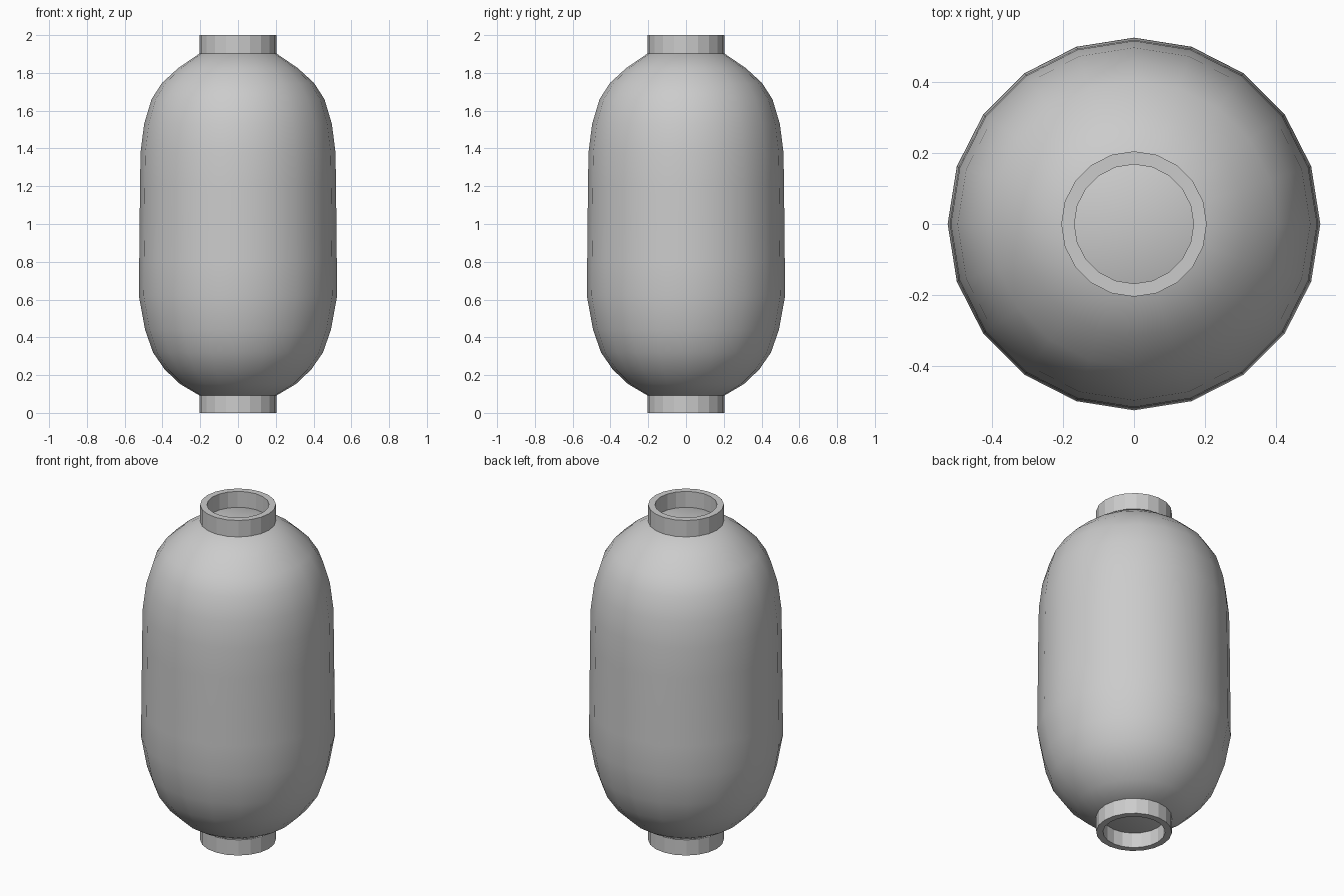
import bpy, bmesh, math

if "Cube" in bpy.data.objects:
    bpy.data.objects.remove(bpy.data.objects["Cube"])

SIDES = 20

def lathe(name, profile, closed=False, smooth=None):
    """Revolve (radius, z) points about z; a radius of 0 makes a single pole."""
    bm = bmesh.new()
    rings = []
    for r, z in profile:
        n = SIDES if r > 0 else 1
        rings.append([bm.verts.new((r * math.cos(math.tau * i / SIDES),
                                    r * math.sin(math.tau * i / SIDES), z)) for i in range(n)])
    pairs = list(zip(rings, rings[1:]))
    if closed:
        pairs.append((rings[-1], rings[0]))
    for a, b in pairs:
        for i in range(SIDES):
            j = (i + 1) % SIDES
            quad = [a[i % len(a)], a[j % len(a)], b[j % len(b)], b[i % len(b)]]
            bm.faces.new(list(dict.fromkeys(quad)))
    bmesh.ops.recalc_face_normals(bm, faces=bm.faces)
    me = bpy.data.meshes.new(name)
    bm.to_mesh(me)
    bm.free()
    ob = bpy.data.objects.new(name, me)
    bpy.context.collection.objects.link(ob)
    if smooth:
        bpy.ops.object.select_all(action='DESELECT')
        ob.select_set(True)
        bpy.context.view_layer.objects.active = ob
        bpy.ops.object.shade_smooth_by_angle(angle=math.radians(smooth))
    return ob

# rounded paper body, closed by flat ends inside the collars
lathe("lantern_body", [
    (0, 0.09), (0.20, 0.09), (0.307, 0.153), (0.388, 0.23), (0.45, 0.32), (0.492, 0.44),
    (0.525, 0.62), (0.523, 0.80), (0.521, 1.00), (0.519, 1.20), (0.516, 1.38),
    (0.497, 1.53), (0.458, 1.66), (0.403, 1.746), (0.317, 1.825), (0.20, 1.905), (0, 1.905)],
    smooth=40)

# hollow collars at both ends
for name, z0, z1 in (("bottom_collar", 0, 0.095), ("top_collar", 1.90, 2.0)):
    lathe(name, [(0.205, z0), (0.205, z1), (0.168, z1), (0.168, z0)], closed=True)
